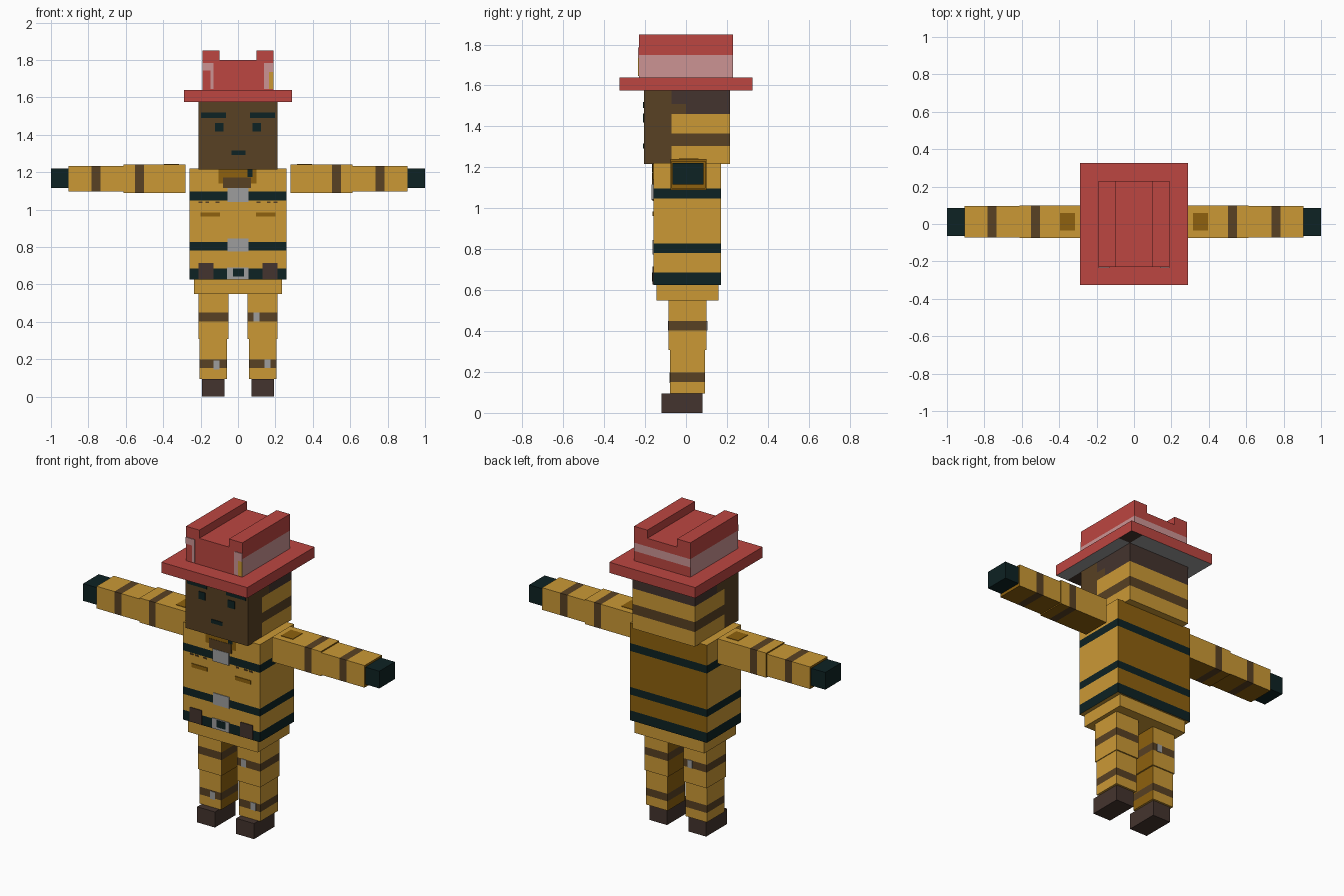
import bpy, bmesh
from mathutils import Vector

if "Cube" in bpy.data.objects:
    bpy.data.objects.remove(bpy.data.objects["Cube"])


def linear(c):
    c /= 255
    return c / 12.92 if c <= 0.04045 else ((c + 0.055) / 1.055) ** 2.4


COLOURS = {
    "yellow": (203, 153, 53), "amber": (142, 97, 14), "brown": (88, 65, 35),
    "dark_teal": (13, 34, 35), "grey": (158, 158, 158), "red": (188, 70, 65),
    "pink": (204, 148, 148), "dark_brown": (68, 52, 46),
}
NAMES = list(COLOURS)
MATS = []
for name, rgb in COLOURS.items():
    m = bpy.data.materials.new(name)
    m.diffuse_color = [linear(c) for c in rgb] + [1]
    m.use_nodes = True
    m.node_tree.nodes["Principled BSDF"].inputs["Base Color"].default_value = m.diffuse_color
    MATS.append(m)


def finish(name, bm, rule, cuts=()):
    """Slice the mesh on (axis, value) planes, then colour faces by rule(centre, normal)."""
    for axis, value in cuts:
        no = Vector((0, 0, 0))
        no["xyz".index(axis)] = 1
        bmesh.ops.bisect_plane(bm, geom=bm.verts[:] + bm.edges[:] + bm.faces[:],
                               plane_co=no * value, plane_no=no)
    bmesh.ops.recalc_face_normals(bm, faces=bm.faces[:])
    for f in bm.faces:
        c = rule(f.calc_center_median(), f.normal) if callable(rule) else rule
        f.material_index = NAMES.index(c)
    me = bpy.data.meshes.new(name)
    bm.to_mesh(me)
    bm.free()
    for m in MATS:
        me.materials.append(m)
    ob = bpy.data.objects.new(name, me)
    bpy.context.collection.objects.link(ob)
    return ob


def box(name, x, y, z, rule, cuts=()):
    bm = bmesh.new()
    bmesh.ops.create_cube(bm, size=1)
    for v in bm.verts:
        for i, r in enumerate((x, y, z)):
            v.co[i] = (min(r) if v.co[i] < 0 else max(r))
    return finish(name, bm, rule, cuts)


def plate(name, x, z, colour, y, depth=0.004):
    """Thin painted detail on a surface facing the front (or the back if depth < 0)."""
    return box(name, x, (y - depth, y + depth * 0.5), z, colour)


# Torso with reflective bands and a darker back
TORSO_BANDS = [(0.625, 0.685), (0.782, 0.828), (1.048, 1.096)]


def torso_rule(c, n):
    if abs(n.z) < 0.5 and any(a < c.z < b for a, b in TORSO_BANDS):
        return "dark_teal"
    return "amber" if n.y > 0.5 else "yellow"


box("torso", (-0.26, 0.26), (-0.16, 0.17), (0.625, 1.22), torso_rule,
    [("z", v) for band in TORSO_BANDS for v in band])
box("hips", (-0.235, 0.235), (-0.145, 0.16), (0.55, 0.625), "yellow")

# Jacket front details
F = -0.16
plate("collar", (-0.105, 0.10), (1.14, 1.22), "amber", F)
plate("neck_opening", (-0.08, 0.07), (1.115, 1.172), "brown", F, 0.006)
plate("collar_clip", (0.05, 0.078), (1.175, 1.215), "dark_teal", F, 0.006)
plate("top_clasp", (-0.055, 0.055), (1.04, 1.115), "grey", F, 0.008)
plate("middle_clasp", (-0.055, 0.055), (0.775, 0.845), "grey", F)
plate("belt_buckle", (-0.06, 0.055), (0.627, 0.69), "grey", F)
plate("buckle_hole", (-0.028, 0.032), (0.642, 0.685), "dark_teal", F, 0.006)
for s in (-1, 1):
    plate("belt_pouch", (s * 0.13, s * 0.212), (0.628, 0.715), "dark_brown", F)
    plate("pocket_mark", (s * 0.095, s * 0.20), (0.962, 0.985), "amber", F)
    for x in (0.10, 0.155, 0.19):
        plate("pocket_stitch", (s * x, s * (x + 0.02)), (1.036, 1.044), "brown", F)


# Head: face, side hair and striped hood
def head_rule(c, n):
    if c.z > 1.46 and (c.y > 0 or (c.z > 1.51 and c.y > -0.07)):
        return "dark_brown"
    if c.y > -0.07 and c.z < 1.46 and n.y > -0.5:
        return "brown" if 1.305 < c.z < 1.365 and abs(n.z) < 0.5 else "yellow"
    return "brown"


box("head", (-0.21, 0.21), (-0.205, 0.215), (1.215, 1.575), head_rule,
    [("y", -0.07), ("y", 0.0)] + [("z", v) for v in (1.305, 1.365, 1.46, 1.51)])
for s in (-1, 1):
    plate("eyebrow", (s * 0.065, s * 0.198), (1.49, 1.52), "dark_teal", -0.205)
    plate("eye", (s * 0.077, s * 0.122), (1.418, 1.464), "dark_teal", -0.205)
plate("mouth", (-0.036, 0.04), (1.293, 1.316), "dark_teal", -0.205)


# Hat brim with a patchy lining underneath
def brim_rule(c, n):
    if n.z > -0.5:
        return "red"
    return "grey" if (c.x > 0.21 and c.y < 0.215) or (c.y > 0.215 and abs(c.x) < 0.21) \
        or c.x < -0.21 else "dark_brown"


box("hat_brim", (-0.29, 0.29), (-0.325, 0.325), (1.575, 1.64), brim_rule,
    [("x", -0.21), ("x", 0.21), ("y", 0.215)])


# Hat crown: U-shaped profile swept front to back
def crown_rule(c, n):
    if abs(n.x) > 0.5 and abs(c.x) > 0.15 and c.z < 1.75:
        return "pink"
    return "pink" if n.y > 0.5 and 1.70 < c.z < 1.75 else "red"


bm = bmesh.new()
half = [(0.19, 1.64), (0.19, 1.85), (0.10, 1.85), (0.10, 1.80)]
profile = half + [(-x, z) for x, z in reversed(half)]
face = bm.faces.new([bm.verts.new((x, -0.23, z)) for x, z in profile])
swept = bmesh.ops.extrude_face_region(bm, geom=[face])["geom"]
bmesh.ops.translate(bm, verts=[g for g in swept if isinstance(g, bmesh.types.BMVert)],
                    vec=(0, 0.46, 0))
finish("hat_crown", bm, crown_rule, [("z", 1.70), ("z", 1.75)])
plate("hat_left_trim", (-0.147, -0.13), (1.645, 1.785), "pink", -0.23)
plate("hat_left_trim_top", (-0.19, -0.147), (1.745, 1.785), "pink", -0.23)
plate("hat_right_trim", (0.138, 0.165), (1.645, 1.785), "pink", -0.23)
plate("hat_right_trim_top", (0.165, 0.19), (1.735, 1.785), "pink", -0.23)
plate("hat_right_mark", (0.165, 0.19), (1.645, 1.735), "yellow", -0.23)


def limb(name, x, y, z, axis, band, dark):
    """Banded limb segment; dark(normal) picks the deeper coloured faces."""
    k = "xyz".index(axis)
    lo, hi = min(band), max(band)

    def rule(c, n):
        if lo < c[k] < hi and abs(n[k]) < 0.5:
            return "brown"
        return "amber" if dark(n) else "yellow"
    return box(name, x, y, z, rule, [(axis, lo), (axis, hi)])


for s, side in ((-1, "left"), (1, "right")):
    # Arms: darker undersides and cuff ends
    under = lambda n: n.z < -0.5 or n.x * s > 0.5
    limb(side + "_upper_arm", (s * 0.282, s * 0.612), (-0.075, 0.10), (1.09, 1.24),
         "x", (s * 0.503, s * 0.55), under)
    limb(side + "_lower_arm", (s * 0.612, s * 0.905), (-0.072, 0.095), (1.097, 1.232),
         "x", (s * 0.735, s * 0.784), under)
    box(side + "_hand", (s * 0.905, s * 1.0), (-0.065, 0.085), (1.115, 1.22), "dark_teal")
    box(side + "_shoulder_patch", (s * 0.315, s * 0.395), (-0.035, 0.06),
        (1.237, 1.243), "amber")
    # Legs: darker inner faces
    inner = lambda n: n.x * s < -0.5
    limb(side + "_upper_leg", (s * 0.052, s * 0.21), (-0.085, 0.10), (0.307, 0.55),
         "z", (0.403, 0.45), inner)
    limb(side + "_lower_leg", (s * 0.06, s * 0.205), (-0.077, 0.092), (0.095, 0.307),
         "z", (0.152, 0.198), inner)
    box(side + "_boot", (s * 0.072, s * 0.192), (-0.12, 0.08), (0, 0.095), "dark_brown")

# Reflective tabs on the leg bands
plate("right_thigh_tab", (0.083, 0.115), (0.403, 0.45), "grey", -0.085)
plate("right_shin_tab", (0.142, 0.174), (0.152, 0.198), "grey", -0.077)
plate("left_shin_tab", (-0.132, -0.10), (0.145, 0.192), "grey", -0.077)
plate("left_thigh_back_tab", (-0.115, -0.083), (0.403, 0.45), "grey", 0.10, -0.004)
